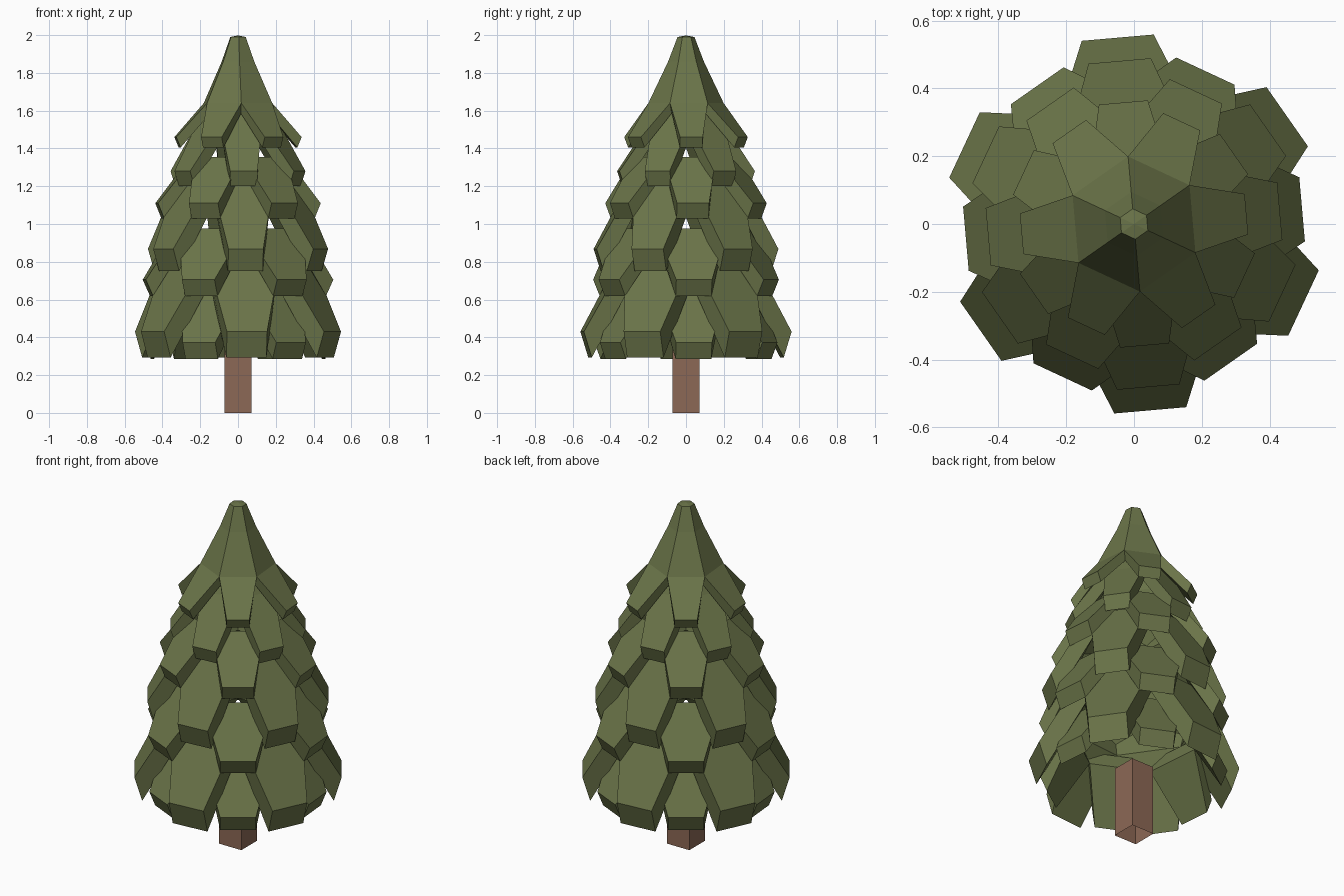
import bpy, bmesh, math
from mathutils import Vector

if "Cube" in bpy.data.objects:
    bpy.data.objects.remove(bpy.data.objects["Cube"])


def material(name, rgb):
    m = bpy.data.materials.new(name)
    m.diffuse_color = (*rgb, 1)
    m.use_nodes = True
    m.node_tree.nodes["Principled BSDF"].inputs["Base Color"].default_value = m.diffuse_color
    return m


GREEN = material("needle green", (0.145, 0.175, 0.066))
BROWN = material("bark brown", (0.265, 0.14, 0.092))


def finish(bm, name, mat):
    bmesh.ops.recalc_face_normals(bm, faces=bm.faces)
    me = bpy.data.meshes.new(name)
    bm.to_mesh(me)
    bm.free()
    me.materials.append(mat)
    ob = bpy.data.objects.new(name, me)
    bpy.context.collection.objects.link(ob)


def polar(r, deg, z):
    a = math.radians(deg)
    return Vector((r * math.cos(a), r * math.sin(a), z))


def tier(name, petal_angle, rings, tip_r, tip_z, tip_w, low_r, low_z, capped=False):
    """Hollow six-sided crown whose lowest ring carries six thick hanging petals.
    rings: (radius, z) of the hexagons from top to bottom."""
    bm = bmesh.new()
    drop = tip_z - low_z
    shells = []
    for inner in (False, True):
        rows = []
        for r, z in rings:
            rr, zz = (r * 0.9, z - drop) if inner else (r, z)
            rows.append([bm.verts.new(polar(rr, petal_angle - 30 + 60 * k, zz)) for k in range(6)])
        tips = []
        tr, tz = (low_r, low_z) if inner else (tip_r, tip_z)
        for k in range(6):
            ang = petal_angle + 60 * k
            side = polar(tip_w / 2, ang + 90, 0)
            c = polar(tr, ang, tz)
            tips.append((bm.verts.new(c - side), bm.verts.new(c + side)))
        # crown sides, optional cap and petal faces
        if capped:
            top = bm.verts.new((0, 0, rings[0][1] + 0.008 - (drop if inner else 0)))
        for k in range(6):
            j = (k + 1) % 6
            if capped:
                bm.faces.new((rows[0][k], rows[0][j], top))
            for a, b in zip(rows, rows[1:]):
                bm.faces.new((a[k], b[k], b[j], a[j]))
            bm.faces.new((rows[-1][k], tips[k][0], tips[k][1], rows[-1][j]))
        shells.append((rows, tips))
    # edges joining outer and inner shells
    (orow, ot), (irow, it) = shells
    oh, ih = orow[-1], irow[-1]
    for k in range(6):
        j = (k + 1) % 6
        bm.faces.new((ot[k][0], it[k][0], it[k][1], ot[k][1]))
        bm.faces.new((oh[k], ih[k], it[k][0], ot[k][0]))
        bm.faces.new((ot[k][1], it[k][1], ih[j], oh[j]))
        if not capped:
            bm.faces.new((orow[0][k], orow[0][j], irow[0][j], irow[0][k]))
    finish(bm, name, GREEN)


# foliage tiers, alternating by 30 degrees
A, B = 5, 35
tier("top_tier", A, [(0.045, 1.99), (0.095, 1.86), (0.20, 1.64)], 0.333, 1.46, 0.12, 0.31, 1.405, True)
tier("second_tier", B, [(0.15, 1.65), (0.22, 1.53)], 0.36, 1.28, 0.145, 0.333, 1.20)
tier("third_tier", A, [(0.28, 1.355)], 0.432, 1.11, 0.17, 0.40, 1.03)
tier("fourth_tier", B, [(0.33, 1.225)], 0.483, 0.868, 0.185, 0.445, 0.75)
tier("fifth_tier", A, [(0.38, 0.975)], 0.498, 0.705, 0.19, 0.46, 0.62)
tier("sixth_tier", B, [(0.39, 0.82)], 0.552, 0.43, 0.213, 0.51, 0.293)
tier("bottom_tier", A, [(0.37, 0.66)], 0.49, 0.372, 0.19, 0.455, 0.285)

# square trunk, open underneath
bm = bmesh.new()
bmesh.ops.create_cube(bm, size=1)
for v in bm.verts:
    v.co = Vector((v.co.x * 0.145, v.co.y * 0.145, (v.co.z + 0.5) * 0.41))
base = [f for f in bm.faces if f.calc_center_median().z < 0.01]
bmesh.ops.delete(bm, geom=base, context='FACES_ONLY')
finish(bm, "trunk", BROWN)
